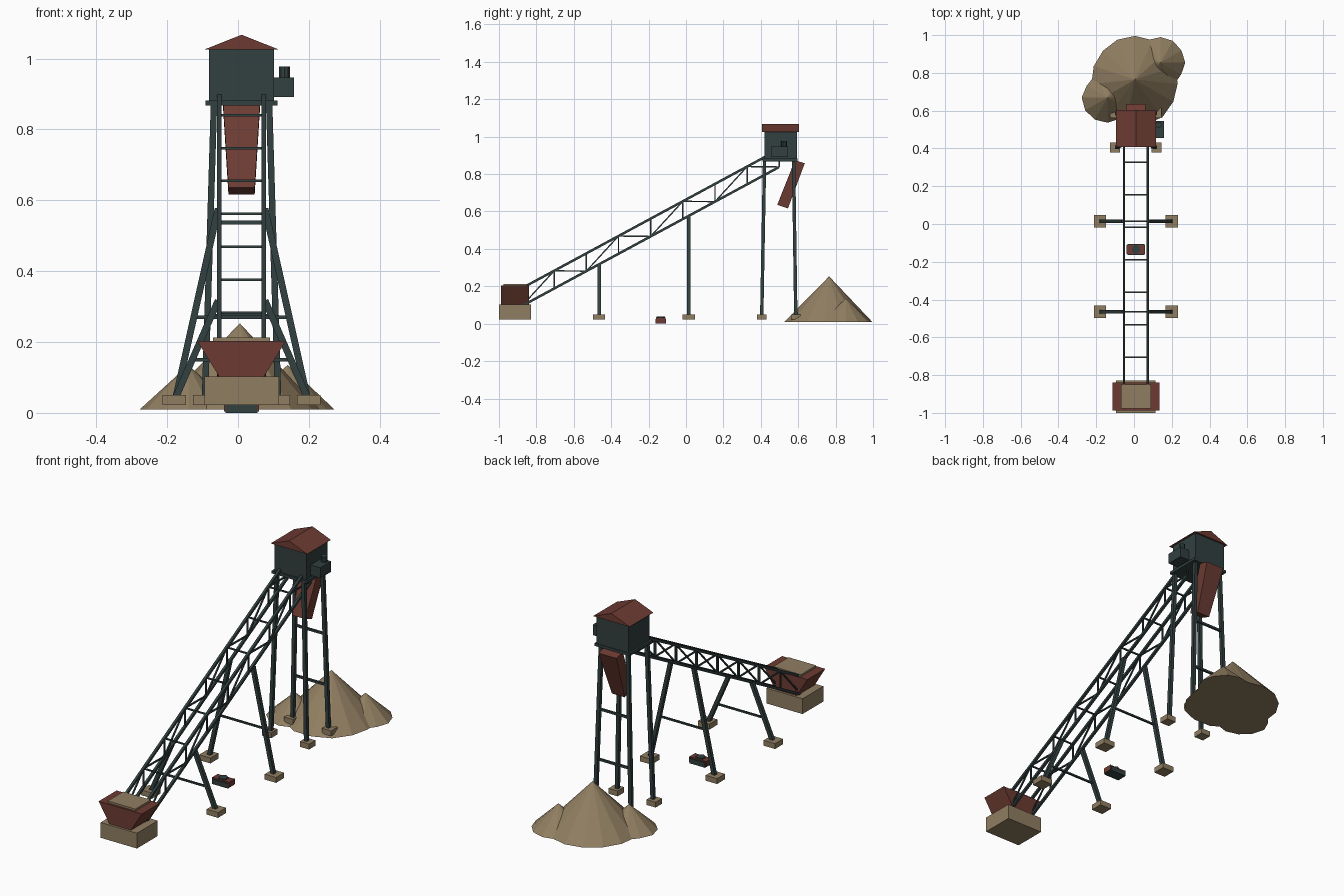
import bpy, bmesh, math, random
from mathutils import Vector, Matrix

random.seed(4)
if "Cube" in bpy.data.objects:
    bpy.data.objects.remove(bpy.data.objects["Cube"])

CX = 0.01  # centre line of the machine


def material(name, rgb):
    m = bpy.data.materials.new(name)
    m.use_nodes = True
    m.diffuse_color = (*rgb, 1)
    m.node_tree.nodes["Principled BSDF"].inputs["Base Color"].default_value = (*rgb, 1)
    return m


SAND = material("sand", (0.28, 0.21, 0.12))
STEEL = material("dark_green_steel", (0.032, 0.05, 0.05))
RED = material("rust_red", (0.15, 0.044, 0.032))


def finish(name, bm, mat):
    bmesh.ops.recalc_face_normals(bm, faces=bm.faces)
    me = bpy.data.meshes.new(name)
    bm.to_mesh(me)
    bm.free()
    me.materials.append(mat)
    ob = bpy.data.objects.new(name, me)
    bpy.context.collection.objects.link(ob)
    return ob


def box(name, xs, ys, zs, mat):
    """Box from its (low, high) range on each axis."""
    bm = bmesh.new()
    mid = [(a + b) / 2 for a, b in (xs, ys, zs)]
    size = [b - a for a, b in (xs, ys, zs)]
    bmesh.ops.create_cube(bm, size=1, matrix=Matrix.Translation(mid) @ Matrix.Diagonal((*size, 1)))
    return finish(name, bm, mat)


def beams(name, lines, w, mat=STEEL):
    """Square bars between pairs of points, in one mesh."""
    bm = bmesh.new()
    for a, b in lines:
        a, b = Vector(a), Vector(b)
        d = (b - a).normalized()
        ref = Vector((0, 1, 0)) if abs(d.y) < 0.3 else Vector((1, 0, 0))
        u = d.cross(ref).normalized()
        v = d.cross(u)
        m = Matrix((u * w, v * w, b - a)).transposed().to_4x4()
        m.translation = (a + b) / 2
        bmesh.ops.create_cube(bm, size=1, matrix=m)
    return finish(name, bm, mat)


def prism(name, outline, ys, mat):
    """Extrude an (x, z) outline along y."""
    bm = bmesh.new()
    f = bm.faces.new([bm.verts.new((CX + x, ys[0], z)) for x, z in outline])
    new = bmesh.ops.extrude_face_region(bm, geom=[f])["geom"]
    bmesh.ops.translate(bm, vec=(0, ys[1] - ys[0], 0),
                        verts=[g for g in new if isinstance(g, bmesh.types.BMVert)])
    return finish(name, bm, mat)


def heap(name, x, y, radius, height, sides):
    """Rough cone of loose material."""
    bm = bmesh.new()
    bmesh.ops.create_cone(bm, cap_ends=True, segments=sides, radius1=radius, radius2=0,
                          depth=height, matrix=Matrix.Translation((x, y, 0.01 + height / 2)))
    bmesh.ops.remove_doubles(bm, verts=bm.verts, dist=0.0001)
    for v in bm.verts:
        if v.co.z < 0.02:
            k = random.uniform(0.95, 1.05)
            v.co.x, v.co.y = x + (v.co.x - x) * k, y + (v.co.y - y) * k
    return finish(name, bm, SAND)


def upper(y):
    return 0.21 + 0.54 * (y + 0.84)


def lower(y):
    return upper(y) - 0.095


# Feed hopper on its plinth
box("hopper_plinth", (CX - 0.105, CX + 0.105), (-1.0, -0.828), (0.022, 0.102), SAND)
prism("hopper", [(-0.063, 0.102), (0.063, 0.102), (0.125, 0.203), (-0.125, 0.203)], (-0.988, -0.84), RED)
box("hopper_load", (CX - 0.08, CX + 0.08), (-0.977, -0.85), (0.195, 0.213), SAND)

# Inclined truss: chords, posts, zigzag diagonals and rungs
nodes = [-0.877 + 0.172 * k for k in range(9)]
chords, web, rungs = [], [], []
for s in (-1, 1):
    x = CX + s * 0.063
    chords += [((x, -0.86, upper(-0.86)), (x, 0.425, upper(0.425))),
               ((x, -0.86, lower(-0.86)), (x, 0.495, lower(0.495)))]
    web += [((x, y, lower(y)), (x, y, min(upper(y), 0.88))) for y in nodes[1:]]
    for k in range(8):
        ends = (lower, upper) if k % 2 == 0 else (upper, lower)
        web.append(((x, nodes[k], ends[0](nodes[k])), (x, nodes[k + 1], ends[1](nodes[k + 1]))))
for y in nodes[1:8]:
    rungs.append(((CX - 0.063, y, upper(y)), (CX + 0.063, y, upper(y))))
beams("truss_chords", chords, 0.013)
beams("truss_web", web, 0.007)
beams("truss_rungs", rungs, 0.007)


def pad(name, x, y, size):
    h = size / 2
    box(name, (x - h, x + h), (y - h, y + h), (0.022, 0.05), SAND)


# Splayed trestles under the truss
for name, y, bar_z in (("lower_trestle", -0.465, 0.15), ("upper_trestle", 0.015, 0.27)):
    top, foot = lower(y), 0.045
    legs = []
    for s, side in ((-1, "right"), (1, "left")):
        legs.append(((CX + s * 0.066, y, top), (CX + s * 0.185, y, foot)))
        pad(f"{name}_{side}_pad", CX + s * 0.19, y, 0.066)
    beams(name + "_legs", legs, 0.019)
    half = 0.066 + 0.119 * (top - bar_z) / (top - foot)
    beams(name + "_bar", [((CX - half, y, bar_z), (CX + half, y, bar_z))], 0.009)

# Head tower
legs = []
for s, side in ((-1, "right"), (1, "left")):
    for end, y_top, y_foot in (("front", 0.42, 0.405), ("back", 0.575, 0.587)):
        legs.append(((CX + s * 0.078, y_top, 0.87), (CX + s * 0.103, y_foot, 0.045)))
        pad(f"tower_{end}_{side}_pad", CX + s * 0.11, y_foot, 0.053)
beams("tower_legs", legs, 0.018)
beams("tower_back_bars", [((CX - 0.09, 0.581, z), (CX + 0.09, 0.581, z)) for z in (0.537, 0.273)], 0.011)
box("tower_platform", (CX - 0.102, CX + 0.102), (0.41, 0.597), (0.868, 0.882), STEEL)

# Drive house and roof
box("drive_house", (CX - 0.092, CX + 0.092), (0.42, 0.594), (0.882, 1.026), STEEL)
prism("roof", [(-0.106, 1.025), (0.106, 1.025), (0, 1.067)], (0.407, 0.603), RED)
box("motor_box", (0.10, 0.158), (0.455, 0.545), (0.892, 0.947), STEEL)


def drum(name, x, y, z0, z1, radius, sides):
    bm = bmesh.new()
    bmesh.ops.create_cone(bm, cap_ends=True, segments=sides, radius1=radius, radius2=radius,
                          depth=z1 - z0, matrix=Matrix.Translation((x, y, (z0 + z1) / 2)))
    return finish(name, bm, STEEL)


drum("motor_stack", 0.131, 0.525, 0.945, 0.977, 0.016, 10)

# Discharge chute: tapered box leaning forward towards its mouth
bm = bmesh.new()
top = [bm.verts.new((CX + x, y, z)) for x, y, z in
       ((-0.052, 0.582, 0.873), (0.052, 0.582, 0.873), (0.052, 0.635, 0.858), (-0.052, 0.635, 0.858))]
mouth = [bm.verts.new((CX + x, y, z)) for x, y, z in
         ((-0.037, 0.488, 0.636), (0.037, 0.488, 0.636), (0.037, 0.545, 0.616), (-0.037, 0.545, 0.616))]
bm.faces.new(top)
bm.faces.new(mouth)
for i in range(4):
    j = (i + 1) % 4
    bm.faces.new((top[i], top[j], mouth[j], mouth[i]))
finish("discharge_chute", bm, RED)

# Stockpile
heap("main_heap", 0.005, 0.765, 0.237, 0.243, 15)
heap("right_heap", -0.14, 0.67, 0.132, 0.125, 12)
heap("left_heap", 0.14, 0.855, 0.132, 0.125, 12)

# Small gearbox on the ground
box("gearbox_body", (CX - 0.045, CX + 0.045), (-0.163, -0.107), (0.0, 0.026), STEEL)
box("gearbox_lid", (CX - 0.046, CX + 0.046), (-0.158, -0.112), (0.026, 0.032), RED)
for s in (-1, 1):
    x = CX + s * 0.046
    box("gearbox_end_" + ("left" if s > 0 else "right"), (x - 0.003, x + 0.003),
        (-0.16, -0.11), (0.004, 0.032), RED)
drum("gearbox_cap", CX, -0.135, 0.03, 0.038, 0.024, 6)
